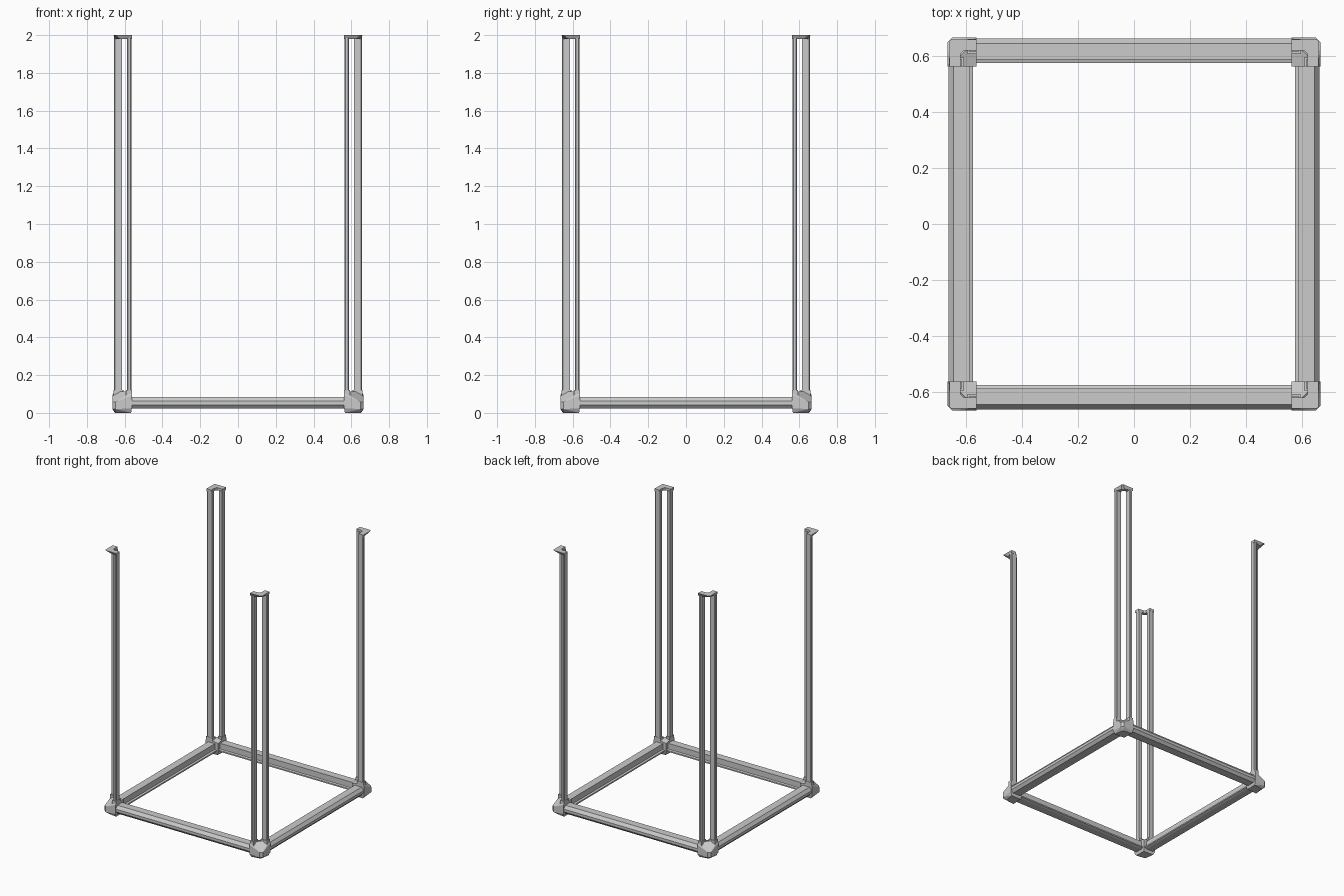
import bpy, bmesh
from math import pi
from mathutils import Matrix

if "Cube" in bpy.data.objects:
    bpy.data.objects.remove(bpy.data.objects["Cube"])


def finish(bm, name, matrix=Matrix.Identity(4)):
    bm.transform(matrix)
    bmesh.ops.recalc_face_normals(bm, faces=bm.faces)
    mesh = bpy.data.meshes.new(name)
    bm.to_mesh(mesh)
    bm.free()
    obj = bpy.data.objects.new(name, mesh)
    bpy.context.collection.objects.link(obj)
    return obj


def loft(name, ring_a, ring_b, matrix):
    bm = bmesh.new()
    a = [bm.verts.new(p) for p in ring_a]
    b = [bm.verts.new(p) for p in ring_b]
    bm.faces.new(a)
    bm.faces.new(b)
    n = len(a)
    for i in range(n):
        bm.faces.new((a[i], a[(i + 1) % n], b[(i + 1) % n], b[i]))
    return finish(bm, name, matrix)


def hull(name, points, matrix):
    bm = bmesh.new()
    for p in points:
        bm.verts.new(p)
    bmesh.ops.convex_hull(bm, input=bm.verts)
    return finish(bm, name, matrix)


def both(points):
    # Mirror points across the corner's diagonal plane
    return points + [(y, x, z) for x, y, z in points if abs(x - y) > 1e-6]


# Plan section of one upright rail
RAIL = [(0.614, 0.563), (0.650, 0.563), (0.656, 0.568),
        (0.656, 0.582), (0.650, 0.588), (0.614, 0.588)]

# L-shaped cap outline: top, and underside cut back at the outer corner
CAP_TOP = [(0.658, 0.562), (0.658, 0.650), (0.650, 0.658), (0.562, 0.658),
           (0.562, 0.618), (0.607, 0.618), (0.618, 0.607), (0.618, 0.562)]
CAP_LOW = [(0.656, 0.562), (0.640, 0.625), (0.625, 0.640), (0.562, 0.656),
           (0.562, 0.618), (0.607, 0.618), (0.618, 0.607), (0.618, 0.562)]

# Corner connector with sloped outer corner
CORNER = both([
    (0.570, 0.570, 0.0), (0.652, 0.566, 0.0), (0.640, 0.640, 0.0),
    (0.665, 0.562, 0.025), (0.665, 0.562, 0.095), (0.665, 0.648, 0.02),
    (0.665, 0.648, 0.058), (0.656, 0.562, 0.112),
    (0.562, 0.562, 0.025), (0.562, 0.562, 0.092)])

SWAP = Matrix(((0, 1, 0, 0), (1, 0, 0, 0), (0, 0, 1, 0), (0, 0, 0, 1)))

for sx, fx in ((-1, "left"), (1, "right")):
    for sy, fy in ((-1, "front"), (1, "back")):
        tag = f"{fy}_{fx}"
        m = Matrix.Diagonal((sx, sy, 1, 1))
        hull(f"corner_connector_{tag}", CORNER, m)
        loft(f"top_cap_{tag}", [(x, y, 1.98) for x, y in CAP_LOW],
             [(x, y, 2.0) for x, y in CAP_TOP], m)
        # Twin rails and their collars
        for k, mm in enumerate((m, m @ SWAP)):
            loft(f"upright_rail_{tag}_{k}", [(x, y, 0.06) for x, y in RAIL],
                 [(x, y, 1.985) for x, y in RAIL], mm)
            hull(f"rail_collar_{tag}_{k}",
                 [(x, y, z) for x in (0.606, 0.66) for y in (0.561, 0.594)
                  for z in (0.08, 0.122)], mm)

# Base beam section (outward distance, height) with an inner lip
BEAM = [(0.573, 0.028), (0.573, 0.038), (0.587, 0.042), (0.587, 0.085),
        (0.644, 0.085), (0.661, 0.062), (0.661, 0.042), (0.643, 0.022),
        (0.590, 0.022)]
for i, side in enumerate(("right", "back", "left", "front")):
    loft(f"base_beam_{side}", [(u, -0.6, z) for u, z in BEAM],
         [(u, 0.6, z) for u, z in BEAM], Matrix.Rotation(i * pi / 2, 4, 'Z'))
